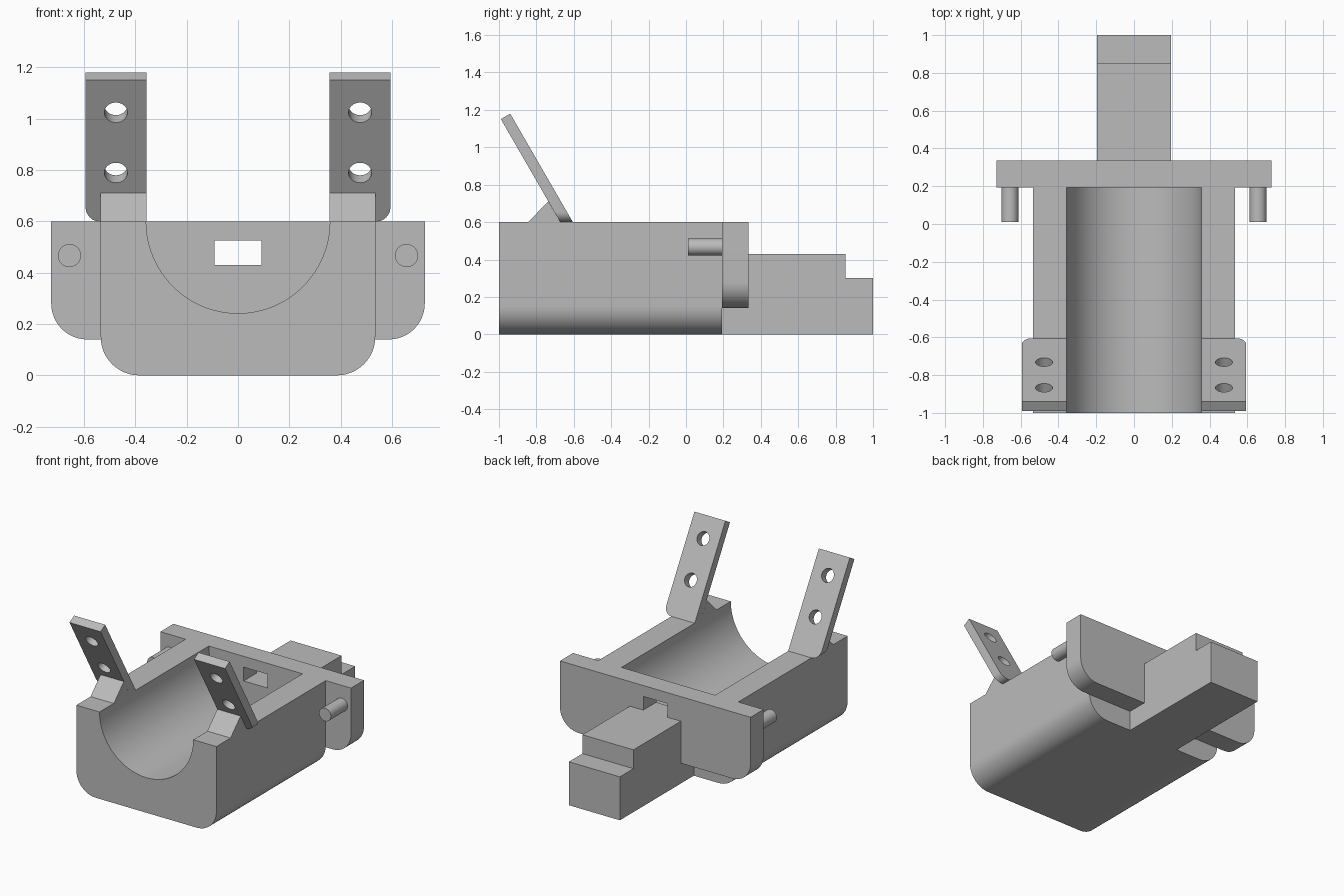
import bpy, bmesh
from math import sin, cos, pi, radians
from mathutils import Vector

cube = bpy.data.objects.get("Cube")
if cube:
    bpy.data.objects.remove(cube, do_unlink=True)

grey = bpy.data.materials.new("light grey")
grey.use_nodes = True
colour = (0.5, 0.5, 0.5, 1)
grey.diffuse_color = colour
grey.node_tree.nodes["Principled BSDF"].inputs["Base Color"].default_value = colour

TOP = 0.6            # deck height
JOIN = 0.193         # where the cradle meets the flange
FLANGE_END = 0.335
LEAN = radians(30)


def arc(cx, cz, r, start, end, steps):
    """Points on an arc, angles in degrees."""
    angles = [radians(start + (end - start) * i / steps) for i in range(steps + 1)]
    return [(cx + r * cos(a), cz + r * sin(a)) for a in angles]


def finish(name, bm):
    bmesh.ops.recalc_face_normals(bm, faces=bm.faces)
    mesh = bpy.data.meshes.new(name)
    bm.to_mesh(mesh)
    bm.free()
    mesh.materials.append(grey)
    obj = bpy.data.objects.new(name, mesh)
    bpy.context.collection.objects.link(obj)
    return obj


def activate(obj):
    bpy.ops.object.select_all(action='DESELECT')
    obj.select_set(True)
    bpy.context.view_layer.objects.active = obj


def smooth(obj):
    activate(obj)
    bpy.ops.object.shade_smooth_by_angle(angle=radians(30))


def prism(points, axis, a, b):
    """Extrude a profile: xz points along y, or yz points along x."""
    bm = bmesh.new()
    place = (lambda p: (p[0], a, p[1])) if axis == 'y' else (lambda p: (a, p[0], p[1]))
    face = bm.faces.new([bm.verts.new(place(p)) for p in points])
    moved = bmesh.ops.extrude_face_region(bm, geom=[face])["geom"]
    shift = Vector((0, b - a, 0)) if axis == 'y' else Vector((b - a, 0, 0))
    bmesh.ops.translate(bm, vec=shift, verts=[v for v in moved if isinstance(v, bmesh.types.BMVert)])
    return bm


def rod(name, centre, direction, radius, length):
    bm = bmesh.new()
    bmesh.ops.create_cone(bm, cap_ends=True, segments=40, radius1=radius, radius2=radius, depth=length)
    turn = Vector((0, 0, 1)).rotation_difference(Vector(direction)).to_matrix()
    bmesh.ops.rotate(bm, matrix=turn, verts=bm.verts)
    bmesh.ops.translate(bm, vec=centre, verts=bm.verts)
    return finish(name, bm)


def cut(obj, cutter):
    activate(obj)
    mod = obj.modifiers.new("cut", 'BOOLEAN')
    mod.operation, mod.solver, mod.object = 'DIFFERENCE', 'EXACT', cutter
    bpy.ops.object.modifier_apply(modifier=mod.name)
    bpy.data.objects.remove(cutter, do_unlink=True)


def rounded_base(half, bottom, r):
    """Open outline from top left, round the lower corners, to top right."""
    return ([(-half, TOP)] + arc(-half + r, bottom + r, r, 180, 270, 12)
            + arc(half - r, bottom + r, r, 270, 360, 12) + [(half, TOP)])


# Cradle with a half-round trough
cradle = finish("cradle", prism(rounded_base(0.535, 0, 0.15) + arc(0, TOP, 0.358, 0, -180, 48),
                                'y', -1, JOIN))
smooth(cradle)

# Flange with a rectangular slot
flange = finish("flange", prism(rounded_base(0.728, 0.14, 0.14), 'y', JOIN, FLANGE_END))
slot = [(-0.092, 0.43), (0.092, 0.43), (0.092, 0.525), (-0.092, 0.525)]
cut(flange, finish("slot_cutter", prism(slot, 'y', 0.1, 0.45)))
smooth(flange)

# Stepped tail, running under the flange to the cradle
tail = [(JOIN, 0), (1, 0), (1, 0.3), (0.852, 0.3), (0.852, 0.43),
        (FLANGE_END, 0.43), (FLANGE_END, 0.14), (JOIN, 0.14)]
finish("tail", prism(tail, 'x', -0.195, 0.195))

arm_side = [(-0.672, TOP), (-0.605, TOP), (-0.94, 1.18), (-0.99, 1.151)]
gusset_side = [(-0.845, TOP), (-0.672, TOP), (-0.736, 0.71)]
normal = (0, cos(LEAN), sin(LEAN))

for side, s in (("left", 1), ("right", -1)):
    # Peg on the front of the flange
    smooth(rod(side + "_peg", (s * 0.657, 0.102, 0.467), (0, 1, 0), 0.045, 0.182))

    # Leaning arm, rounded at its lower outer edge
    outer = s * 0.594
    bm = prism(arm_side, 'x', s * 0.357, outer)
    edge = [e for e in bm.edges
            if all(abs(v.co.x - outer) < 0.001 and abs(v.co.z - TOP) < 0.001 for v in e.verts)]
    bmesh.ops.bevel(bm, geom=edge, offset=0.055, segments=10, profile=0.5, affect='EDGES')
    arm = finish(side + "_arm", bm)
    for y, z in ((-0.89, 1.04), (-0.755, 0.805)):
        cut(arm, rod("hole_cutter", (s * 0.476, y, z), normal, 0.045, 0.2))
    smooth(arm)

    # Wedge bracing the arm
    finish(side + "_gusset", prism(gusset_side, 'x', s * 0.357, s * 0.535))
